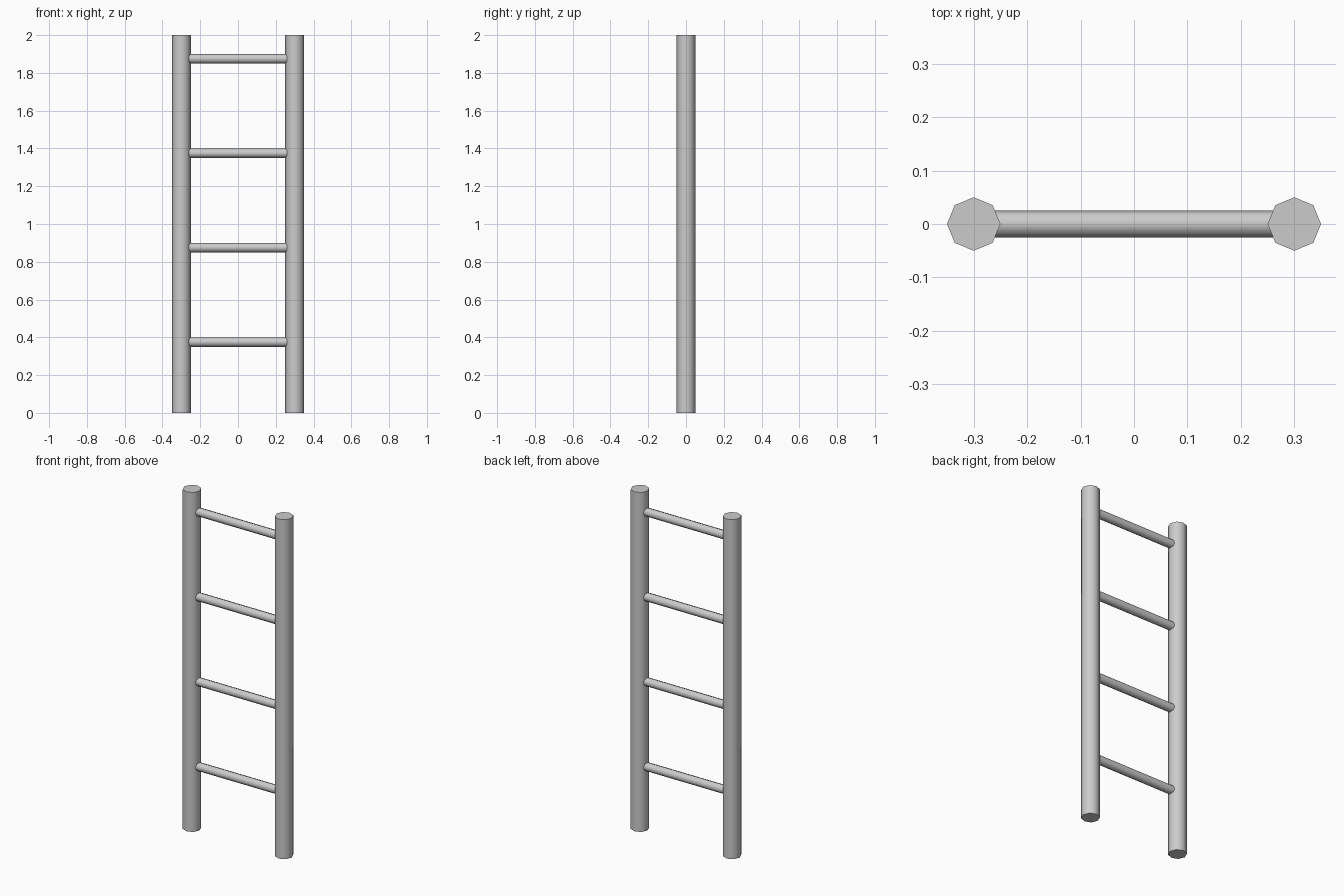
import bpy
import math

# Remove the default cube
cube = bpy.data.objects.get("Cube")
if cube:
    bpy.data.objects.remove(cube, do_unlink=True)

# Single plain grey
grey = bpy.data.materials.new("light_grey")
grey.use_nodes = True
colour = (0.6, 0.6, 0.6, 1)
grey.diffuse_color = colour
grey.node_tree.nodes["Principled BSDF"].inputs["Base Color"].default_value = colour


def pole(name, radius, length, location, rotation=(0, 0, 0)):
    """Eight-sided pole with smooth sides and flat ends."""
    bpy.ops.mesh.primitive_cylinder_add(
        vertices=8, radius=radius, depth=length, location=location, rotation=rotation)
    obj = bpy.context.object
    obj.name = name
    obj.data.materials.append(grey)
    bpy.ops.object.shade_smooth_by_angle(angle=math.radians(60))
    return obj


HALF_WIDTH = 0.3

# Upright rails
for side, sign in (("left", 1), ("right", -1)):
    pole(f"{side}_rail", 0.05, 2, (sign * HALF_WIDTH, 0, 1))

# Evenly spaced rungs, set into the rails
for i in range(4):
    pole(f"rung_{i + 1}", 0.025, 2 * HALF_WIDTH, (0, 0, 0.375 + 0.5 * i),
         (0, math.pi / 2, 0))
